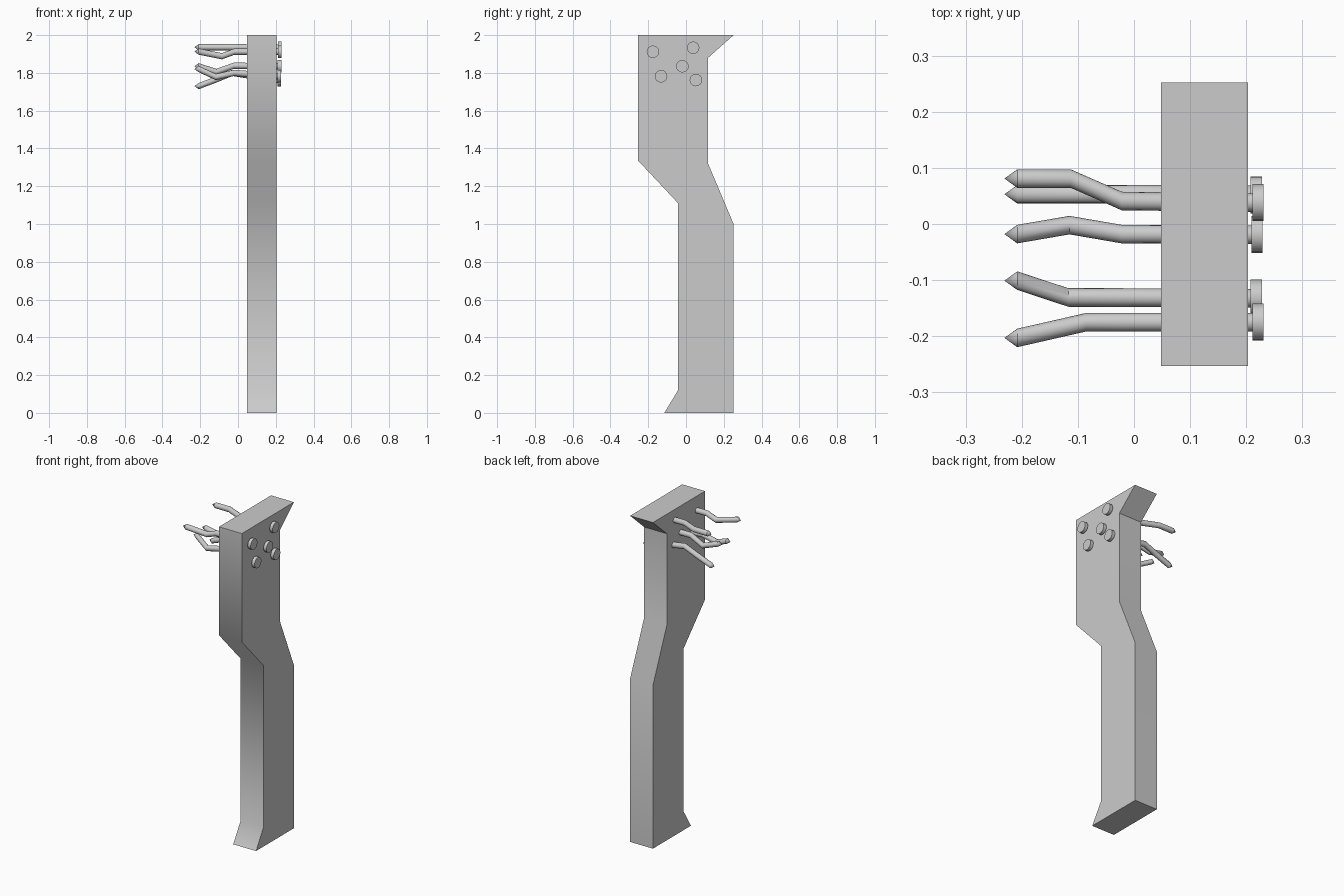
import bpy, bmesh, math

if "Cube" in bpy.data.objects:
    bpy.data.objects.remove(bpy.data.objects["Cube"])

def finish(name, bm, angle):
    bmesh.ops.recalc_face_normals(bm, faces=bm.faces)
    me = bpy.data.meshes.new(name)
    bm.to_mesh(me)
    bm.free()
    me.shade_smooth()
    me.set_sharp_from_angle(angle=math.radians(angle))
    ob = bpy.data.objects.new(name, me)
    bpy.context.collection.objects.link(ob)
    return ob

# Plank: side outline in (y, z), extruded along x
X0, X1 = 0.048, 0.203
outline = [(-0.253, 2), (0.252, 2), (0.117, 1.88), (0.117, 1.32), (0.252, 1.0),
           (0.252, 0), (-0.115, 0), (-0.042, 0.12), (-0.042, 1.11), (-0.253, 1.335)]
bm = bmesh.new()
face = bm.faces.new([bm.verts.new((X0, y, z)) for y, z in outline])
ext = bmesh.ops.extrude_face_region(bm, geom=[face])
bmesh.ops.translate(bm, vec=(X1 - X0, 0, 0),
                    verts=[v for v in ext["geom"] if isinstance(v, bmesh.types.BMVert)])
finish("plank", bm, 46)

# Bent nails: head, shaft following a path, pointed tip
R, HEAD, SIDES = 0.0165, 0.033, 16

def nail(name, path, head_x):
    hy, hz = path[0][1:]
    rings = [(head_x, hy, hz, HEAD), (head_x - 0.02, hy, hz, HEAD), (head_x - 0.02, hy, hz, R)]
    rings += [(x, y, z, R) for x, y, z in path]
    bm = bmesh.new()
    loops = []
    for x, y, z, r in rings:
        loops.append([bm.verts.new((x, y + r * math.cos(a), z + r * math.sin(a)))
                      for a in (2 * math.pi * i / SIDES for i in range(SIDES))])
    for a, b in zip(loops, loops[1:]):
        for i in range(SIDES):
            j = (i + 1) % SIDES
            bm.faces.new((a[i], a[j], b[j], b[i]))
    bm.faces.new(loops[0])
    x, y, z = path[-1]
    tip = bm.verts.new((x - 0.023, y, z))
    for i in range(SIDES):
        bm.faces.new((loops[-1][i], loops[-1][(i + 1) % SIDES], tip))
    finish(name, bm, 35)

B, E = 0.2, -0.208
nails = [
    ([(B, 0.038, 1.933), (-0.022, 0.041, 1.936), (-0.113, 0.081, 1.936), (E, 0.081, 1.936)], 0.231),
    ([(B, -0.175, 1.912), (-0.02, -0.175, 1.912), (-0.085, -0.175, 1.888), (E, -0.203, 1.913)], 0.231),
    ([(B, -0.019, 1.835), (-0.022, -0.018, 1.838), (-0.115, -0.002, 1.805), (E, -0.018, 1.835)], 0.229),
    ([(B, -0.132, 1.782), (-0.02, -0.131, 1.80), (-0.117, -0.131, 1.778), (E, -0.101, 1.82)], 0.228),
    ([(B, 0.052, 1.762), (-0.03, 0.053, 1.80), (-0.115, 0.053, 1.765), (E, 0.053, 1.73)], 0.228),
]
for i, (path, head_x) in enumerate(nails, 1):
    nail(f"bent_nail_{i}", path, head_x)
